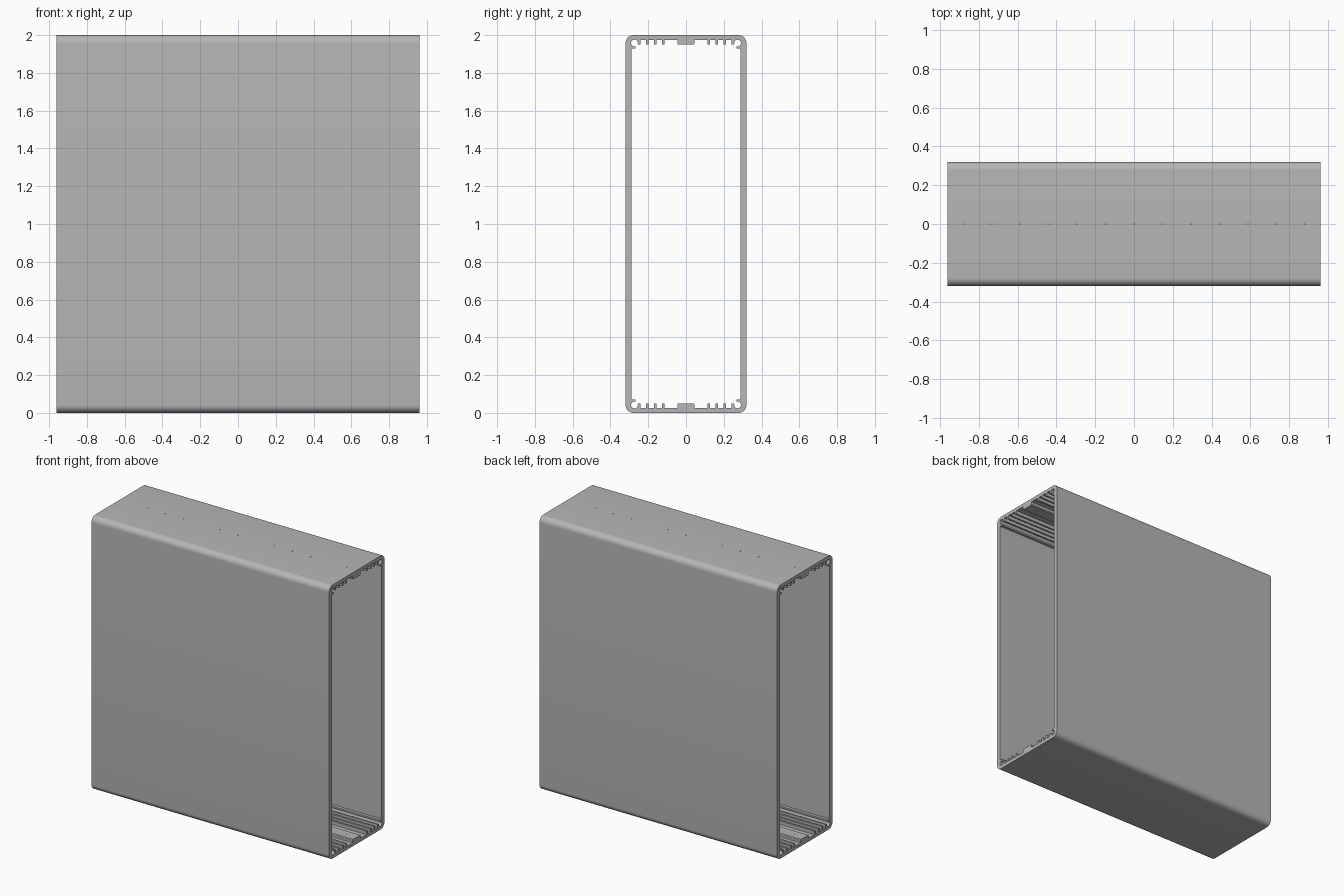
import bpy
import bmesh
from math import cos, sin, radians
from mathutils import Matrix

HALF_LEN, HALF_W, HEIGHT = 0.96, 0.32, 2.0
CORNER_R = 0.042
PLATE, RIB_DEPTH, WALL = 0.025, 0.05, 0.288

old = bpy.data.objects.get("Cube")
if old:
    bpy.data.objects.remove(old, do_unlink=True)

grey = bpy.data.materials.new("aluminium grey")
grey.use_nodes = True
colour = (0.47, 0.47, 0.47, 1)
grey.diffuse_color = colour
grey.node_tree.nodes["Principled BSDF"].inputs["Base Color"].default_value = colour


def arc(cy, cd, r, start, end, steps):
    """Arc points as (y, depth below the top)."""
    angles = [radians(start + (end - start) * i / steps) for i in range(steps + 1)]
    return [(cy + r * cos(a), cd - r * sin(a)) for a in angles]


def four_way(quarter):
    """Mirror a quarter outline, given from the top middle to the side, into a loop."""
    loop = []
    for sy, top in ((1, True), (1, False), (-1, False), (-1, True)):
        pts = [(sy * y, HEIGHT - d if top else d) for y, d in quarter]
        loop += pts if (sy > 0) == top else pts[::-1]
    return loop


# Outer skin with rounded corners
outer = arc(HALF_W - CORNER_R, CORNER_R, CORNER_R, 90, 0, 10)

# Inner outline: middle boss, guide ribs, open screw channel in the corner
inner = [(0.040, RIB_DEPTH), (0.046, RIB_DEPTH - 0.006), (0.046, PLATE)]
for y in (0.12, 0.162, 0.205):
    inner += [(y - 0.007, PLATE), (y - 0.007, RIB_DEPTH),
              (y + 0.007, RIB_DEPTH), (y + 0.007, PLATE)]
inner += [(0.241, PLATE), (0.241, RIB_DEPTH)]
inner += arc(0.273, 0.042, 0.018, 200, -110, 16)
inner += [(0.266, 0.072), (WALL, 0.072)]

# Extruded shell
curve = bpy.data.curves.new("case_profile", "CURVE")
curve.dimensions = "2D"
curve.fill_mode = "BOTH"
curve.extrude = HALF_LEN
for loop in (four_way(outer), four_way(inner)):
    spline = curve.splines.new("POLY")
    spline.points.add(len(loop) - 1)
    for p, (y, z) in zip(spline.points, loop):
        p.co = (y, z, 0, 1)
    spline.use_cyclic_u = True
shell = bpy.data.objects.new("case_shell", curve)
bpy.context.collection.objects.link(shell)
bpy.ops.object.select_all(action="DESELECT")
bpy.context.view_layer.objects.active = shell
shell.select_set(True)
bpy.ops.object.convert(target="MESH")
shell = bpy.context.object
mesh = shell.data
mesh.name = "case_shell"

# Lay the extrusion along x and weld the caps to the sides
mesh.transform(Matrix(((0, 0, 1, 0), (1, 0, 0, 0), (0, 1, 0, 0), (0, 0, 0, 1))))
bm = bmesh.new()
bm.from_mesh(mesh)
bmesh.ops.remove_doubles(bm, verts=bm.verts, dist=0.0001)
bmesh.ops.recalc_face_normals(bm, faces=bm.faces)
bm.to_mesh(mesh)
bm.free()

# Row of pinholes through the middle bosses
bm = bmesh.new()
count = 13
for i in range(count):
    x = -0.88 + 1.76 * i / (count - 1)
    for z in (0, HEIGHT):
        bmesh.ops.create_cone(bm, cap_ends=True, segments=8, radius1=0.003, radius2=0.003,
                              depth=0.2, matrix=Matrix.Translation((x, 0, z)))
pin_mesh = bpy.data.meshes.new("pinhole_cutter")
bm.to_mesh(pin_mesh)
bm.free()
pins = bpy.data.objects.new("pinhole_cutter", pin_mesh)
pins.hide_render = True
bpy.context.collection.objects.link(pins)
cut = shell.modifiers.new("pinholes", "BOOLEAN")
cut.operation = "DIFFERENCE"
cut.solver = "EXACT"
cut.object = pins
bpy.ops.object.modifier_apply(modifier=cut.name)
bpy.data.objects.remove(pins, do_unlink=True)

# Finish
shell.data.materials.clear()
shell.data.materials.append(grey)
bpy.ops.object.shade_smooth_by_angle(angle=radians(30))
